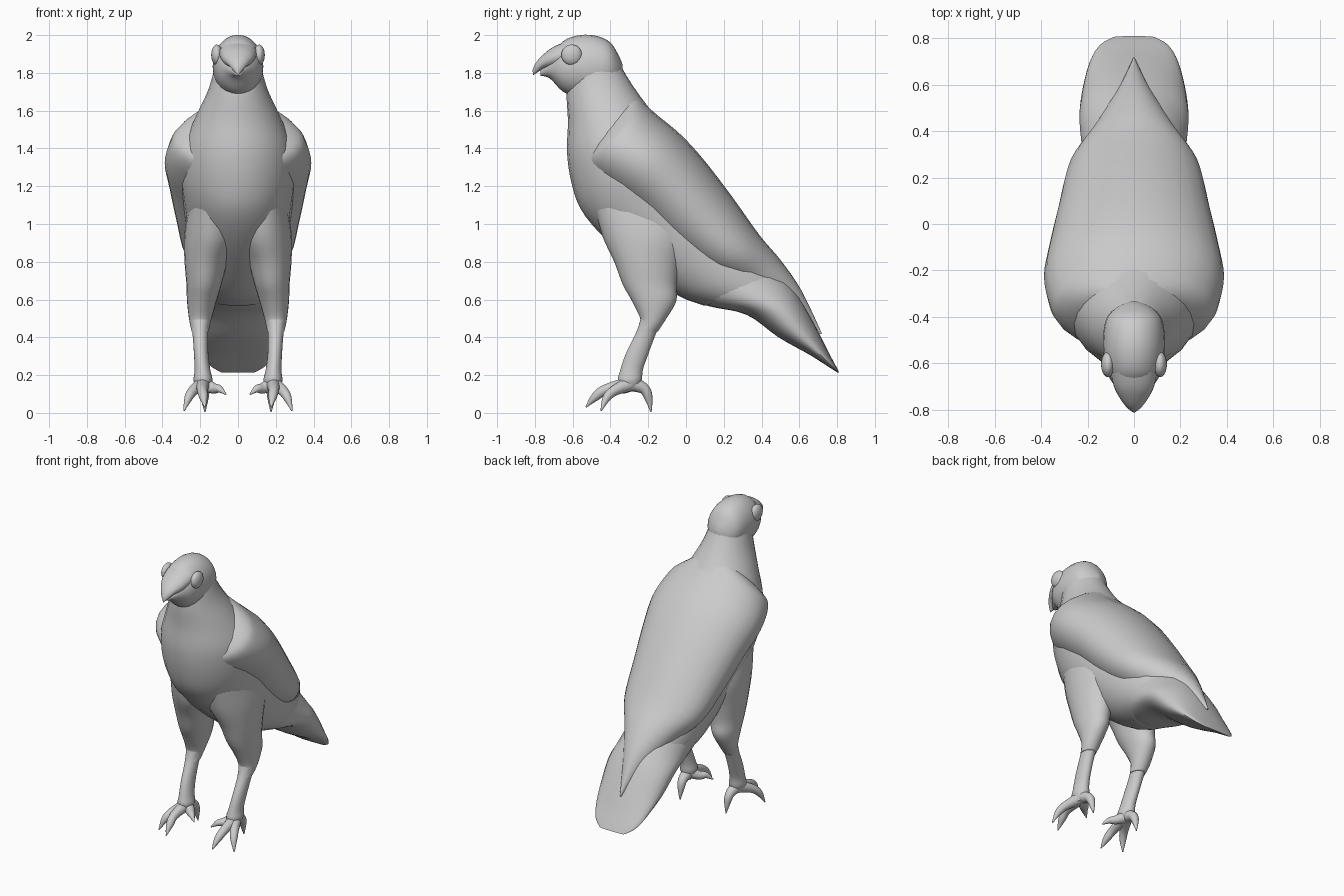
import bpy
from math import cos, sin, pi
from mathutils import Vector

SIDES = 24


def catmull(rows, steps):
    """Smoothly interpolate rows of numbers."""
    pts = [rows[0]] + rows + [rows[-1]]
    out = []
    for i in range(1, len(pts) - 2):
        p0, p1, p2, p3 = pts[i - 1:i + 3]
        for s in range(steps):
            t = s / steps
            out.append([0.5 * (2 * b + (c - a) * t + (2 * a - 5 * b + 4 * c - d) * t * t
                               + (3 * b - a - 3 * c + d) * t ** 3)
                        for a, b, c, d in zip(p0, p1, p2, p3)])
    out.append(list(rows[-1]))
    return out


def skin(name, rings, mirror=False):
    """Skin rings given as (centre, half axis u, half axis v)."""
    verts = [c + u * cos(2 * pi * k / SIDES) + v * sin(2 * pi * k / SIDES)
             for c, u, v in rings for k in range(SIDES)]
    faces = [(r * SIDES + k, r * SIDES + (k + 1) % SIDES,
              (r + 1) * SIDES + (k + 1) % SIDES, (r + 1) * SIDES + k)
             for r in range(len(rings) - 1) for k in range(SIDES)]
    faces.append(tuple(reversed(range(SIDES))))
    faces.append(tuple(range(len(verts) - SIDES, len(verts))))
    mesh = bpy.data.meshes.new(name)
    mesh.from_pydata(verts, [], faces)
    ob = bpy.data.objects.new(name, mesh)
    bpy.context.collection.objects.link(ob)
    bpy.ops.object.select_all(action='DESELECT')
    ob.select_set(True)
    bpy.context.view_layer.objects.active = ob
    bpy.ops.object.mode_set(mode='EDIT')
    bpy.ops.mesh.select_all(action='SELECT')
    bpy.ops.mesh.normals_make_consistent(inside=False)
    bpy.ops.object.mode_set(mode='OBJECT')
    bpy.ops.object.shade_smooth_by_angle(angle=pi / 3)
    if mirror:
        ob.modifiers.new("mirror", 'MIRROR')
    return ob


def loft(name, rows, mirror=False, x=None):
    """Rows: back y, back z, front y, front z, half width, centre x."""
    rings = []
    for yb, zb, yf, zf, w, cx in catmull([list(r) + [0] * (6 - len(r)) for r in rows], 4):
        b, f = Vector((cx, yb, zb)), Vector((cx, yf, zf))
        rings.append(((b + f) / 2, Vector((max(w, 0.002), 0, 0)), (b - f) / 2))
    return skin(name, rings, mirror)


def tube(name, rows):
    """Mirrored tapered tube; rows: x, y, z, radius."""
    p = catmull([list(r) for r in rows], 4)
    rings = []
    for i, row in enumerate(p):
        d = Vector(p[min(i + 1, len(p) - 1)][:3]) - Vector(p[max(i - 1, 0)][:3])
        u = d.cross(Vector((0.3, 0.1, 1))).normalized()
        v = d.cross(u).normalized()
        rings.append((Vector(row[:3]), u * row[3], v * row[3]))
    return skin(name, rings, True)


# Torso from neck to rump
loft("torso", [
    (-.38, 1.90, -.62, 1.83, .115), (-.29, 1.745, -.632, 1.69, .155),
    (-.175, 1.59, -.625, 1.54, .225), (-.03, 1.44, -.63, 1.38, .29),
    (.09, 1.28, -.607, 1.22, .305), (.18, 1.15, -.555, 1.075, .29),
    (.30, 1.0, -.435, .93, .27), (.40, .88, -.25, .77, .25),
    (.48, .78, -.05, .625, .23), (.53, .70, .10, .567, .21)])

# Tail, a broad flattened fan with rounded end
loft("tail", [
    (.45, .80, -.02, .62, .21), (.55, .69, .12, .565, .225), (.62, .58, .32, .52, .235),
    (.69, .45, .49, .40, .22), (.75, .33, .65, .31, .19), (.79, .255, .745, .25, .15),
    (.81, .215, .80, .215, .09)])

# Folded wings meeting over the back and ending in a point
loft("folded_wings", [
    (-.28, 1.71, -.46, 1.50, .13), (-.21, 1.63, -.54, 1.36, .30),
    (-.15, 1.575, -.54, 1.28, .36), (-.03, 1.475, -.42, 1.17, .388),
    (.09, 1.345, -.25, 1.03, .362), (.24, 1.15, -.09, .88, .325),
    (.39, .94, .10, .745, .28), (.50, .81, .28, .65, .18),
    (.61, .65, .48, .53, .085), (.72, .42, .68, .41, .005)])

# Head with the lower beak
loft("head", [
    (-.77, 1.82, -.77, 1.785, .015), (-.72, 1.88, -.72, 1.77, .065),
    (-.65, 1.968, -.65, 1.70, .112), (-.56, 2.0, -.56, 1.67, .132),
    (-.47, 1.995, -.47, 1.67, .132), (-.40, 1.96, -.40, 1.70, .115),
    (-.355, 1.89, -.355, 1.72, .07), (-.335, 1.84, -.335, 1.76, .02)])

# Hooked upper beak
loft("upper_beak", [
    (-.64, 1.965, -.64, 1.84, .10), (-.71, 1.933, -.70, 1.825, .085),
    (-.765, 1.888, -.755, 1.82, .055), (-.797, 1.85, -.79, 1.80, .028),
    (-.812, 1.815, -.81, 1.787, .005)])

# Eyes
bpy.ops.mesh.primitive_uv_sphere_add(segments=24, ring_count=12, radius=1)
eye = bpy.context.object
eye.name = "eye"
for v in eye.data.vertices:
    v.co = (v.co.x * .03 + .112, v.co.y * .055 - .605, v.co.z * .055 + 1.895)
bpy.ops.object.shade_smooth()
eye.modifiers.new("mirror", 'MIRROR')

# Feathered thighs
loft("thigh", [
    (-.02, 1.12, -.48, 1.08, .12, .14), (.02, .95, -.44, .93, .145, .14),
    (-.03, .80, -.38, .80, .115, .168), (-.05, .68, -.335, .68, .093, .18),
    (-.052, .59, -.285, .59, .078, .192), (-.11, .49, -.24, .49, .058, .20),
    (-.15, .43, -.26, .43, .045, .20)], True)

# Lower legs
loft("lower_leg", [
    (-.12, .50, -.24, .50, .055, .20), (-.155, .43, -.262, .43, .042, .20),
    (-.20, .31, -.32, .31, .038, .195), (-.228, .23, -.35, .22, .042, .188),
    (-.235, .17, -.36, .17, .05, .185), (-.26, .12, -.33, .12, .03, .185)], True)

# Clawed toes: hip of each toe sits in the foot
toes = {
    "middle_toe": [(.19, -.42, .125, .028), (.183, -.48, .085, .023), (.175, -.53, .03, .003)],
    "outer_toe": [(.235, -.375, .12, .028), (.262, -.42, .08, .022), (.286, -.45, .01, .003)],
    "inner_toe": [(.13, -.33, .13, .028), (.10, -.36, .127, .02), (.063, -.385, .098, .003)],
    "hind_toe": [(.18, -.225, .13, .03), (.177, -.20, .085, .023), (.175, -.185, .005, .003)],
}
for name, rows in toes.items():
    tube(name, [(.185, -.29, .155, .04)] + rows)
